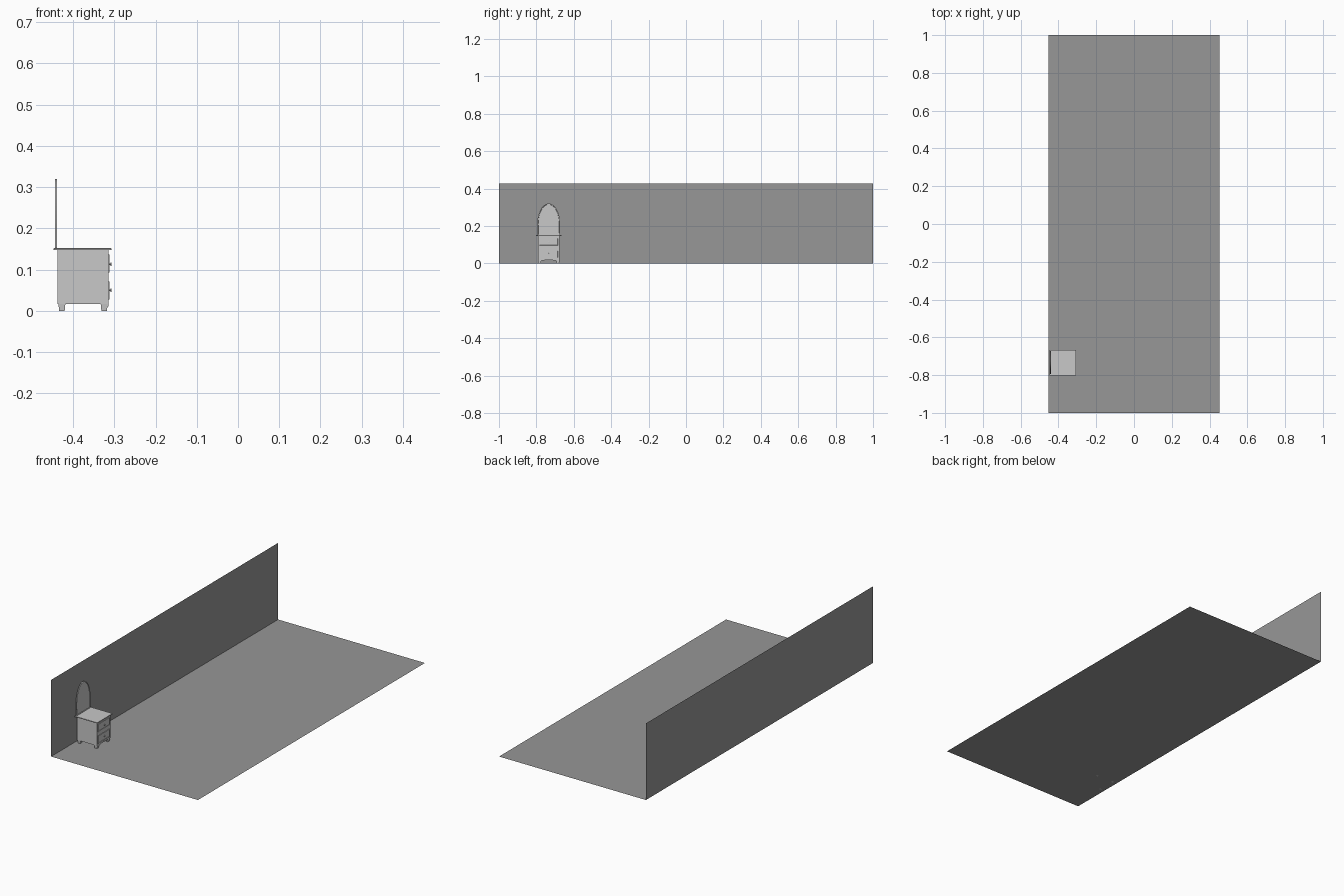
import bpy, bmesh, math
from mathutils import Matrix, Vector

cube = bpy.data.objects.get("Cube")
if cube:
    bpy.data.objects.remove(cube)


def material(name, rgb):
    m = bpy.data.materials.new(name)
    m.use_nodes = True
    m.diffuse_color = (*rgb, 1)
    m.node_tree.nodes["Principled BSDF"].inputs["Base Color"].default_value = (*rgb, 1)
    return m


GREY = material("room grey", (0.31, 0.31, 0.31))
PALE = material("painted wood", (0.58, 0.58, 0.58))
CY = -0.734  # middle of the nightstand along the wall


def finish(bm, name, mat, smooth=False):
    bmesh.ops.recalc_face_normals(bm, faces=bm.faces)
    mesh = bpy.data.meshes.new(name)
    bm.to_mesh(mesh)
    bm.free()
    mesh.materials.append(mat)
    ob = bpy.data.objects.new(name, mesh)
    bpy.context.collection.objects.link(ob)
    if smooth:
        bpy.ops.object.select_all(action='DESELECT')
        ob.select_set(True)
        bpy.context.view_layer.objects.active = ob
        bpy.ops.object.shade_smooth_by_angle(angle=math.radians(35))
    return ob


def plane(name, corners):
    bm = bmesh.new()
    bm.faces.new([bm.verts.new(c) for c in corners])
    return finish(bm, name, GREY)


def box(name, lo, hi, bevel=0.0):
    bm = bmesh.new()
    lo, hi = Vector(lo), Vector(hi)
    bmesh.ops.create_cube(bm, matrix=Matrix.Translation((lo + hi) / 2)
                          @ Matrix.Diagonal((*(hi - lo), 1)))
    if bevel:
        bmesh.ops.bevel(bm, geom=bm.edges[:], offset=bevel, segments=2,
                        profile=0.5, affect='EDGES')
    return finish(bm, name, PALE)


def slab(name, outline, x0, x1, inset=0.0, depth=0.0):
    """Extrude a (y, z) outline along x, optionally recessing its front."""
    bm = bmesh.new()
    base = bm.faces.new([bm.verts.new((x0, CY + y, z)) for y, z in outline])
    out = bmesh.ops.extrude_face_region(bm, geom=[base], use_keep_orig=True)["geom"]
    for v in out:
        if isinstance(v, bmesh.types.BMVert):
            v.co.x = x1
    front = next(f for f in out if isinstance(f, bmesh.types.BMFace))
    bmesh.ops.recalc_face_normals(bm, faces=bm.faces)
    if inset:
        bmesh.ops.inset_region(bm, faces=[front], thickness=inset)
        ring = bmesh.ops.inset_region(bm, faces=[front], thickness=abs(depth) / 2)
        for v in front.verts:
            v.co.x += depth
    return finish(bm, name, PALE)


# Room shell
X, H = 0.453, 0.427
plane("floor", [(-X, -1, 0), (X, -1, 0), (X, 1, 0), (-X, 1, 0)])
plane("back_wall", [(-X, -1, 0), (-X, 1, 0), (-X, 1, H), (-X, -1, H)])

# Nightstand carcass and top
box("cabinet_body", (-0.438, CY - 0.058, 0.017), (-0.314, CY + 0.058, 0.147))
box("cabinet_top", (-0.447, CY - 0.068, 0.147), (-0.307, CY + 0.068, 0.152), 0.0012)

# Tapered legs
for side, sy in (("right", -1), ("left", 1)):
    for place, x in (("back", -0.427), ("front", -0.3245)):
        bm = bmesh.new()
        bmesh.ops.create_cone(bm, cap_ends=True, segments=4, radius1=0.0095, radius2=0.012,
                              depth=0.017, matrix=Matrix.Translation((x, CY + sy * 0.049, 0.0085))
                              @ Matrix.Rotation(math.pi / 4, 4, 'Z'))
        finish(bm, f"{place}_{side}_leg", PALE)

# Shaped apron between the front legs
arch = [(0.044 * math.cos(math.pi * i / 12), 0.010 + 0.008 * math.sin(math.pi * i / 12))
        for i in range(13)]
slab("front_apron", [(0.056, 0.022), (0.056, 0.010)] + arch
     + [(-0.056, 0.010), (-0.056, 0.022)], -0.320, -0.3135)

# Drawers with recessed panels and round knobs
for label, z0, z1, zk in (("upper", 0.093, 0.136, 0.113), ("lower", 0.027, 0.071, 0.050)):
    slab(label + "_drawer", [(-0.052, z0), (0.052, z0), (0.052, z1), (-0.052, z1)],
         -0.316, -0.311, 0.005, -0.0015)
    bm = bmesh.new()
    profile = [(0, 0), (0.0045, 0), (0.0045, 0.001), (0.002, 0.002), (0.002, 0.0035),
               (0.0045, 0.0045), (0.004, 0.006), (0, 0.0065)]
    vs = [bm.verts.new((-0.313 + h, CY + r, zk)) for r, h in profile]
    es = [bm.edges.new(p) for p in zip(vs, vs[1:])]
    bmesh.ops.spin(bm, geom=vs + es, cent=(0, CY, zk), axis=(1, 0, 0),
                   angle=math.tau, steps=16)
    bmesh.ops.remove_doubles(bm, verts=bm.verts, dist=0.00005)
    finish(bm, label + "_knob", PALE, True)

# Arched mirror standing at the back of the top
oval = [(0.061 * math.cos(math.pi * i / 32), 0.212 + 0.108 * math.sin(math.pi * i / 32))
        for i in range(33)]
slab("arched_mirror", [(0.059, 0.152)] + oval + [(-0.059, 0.152)],
     -0.444, -0.4385, 0.004, -0.002)
